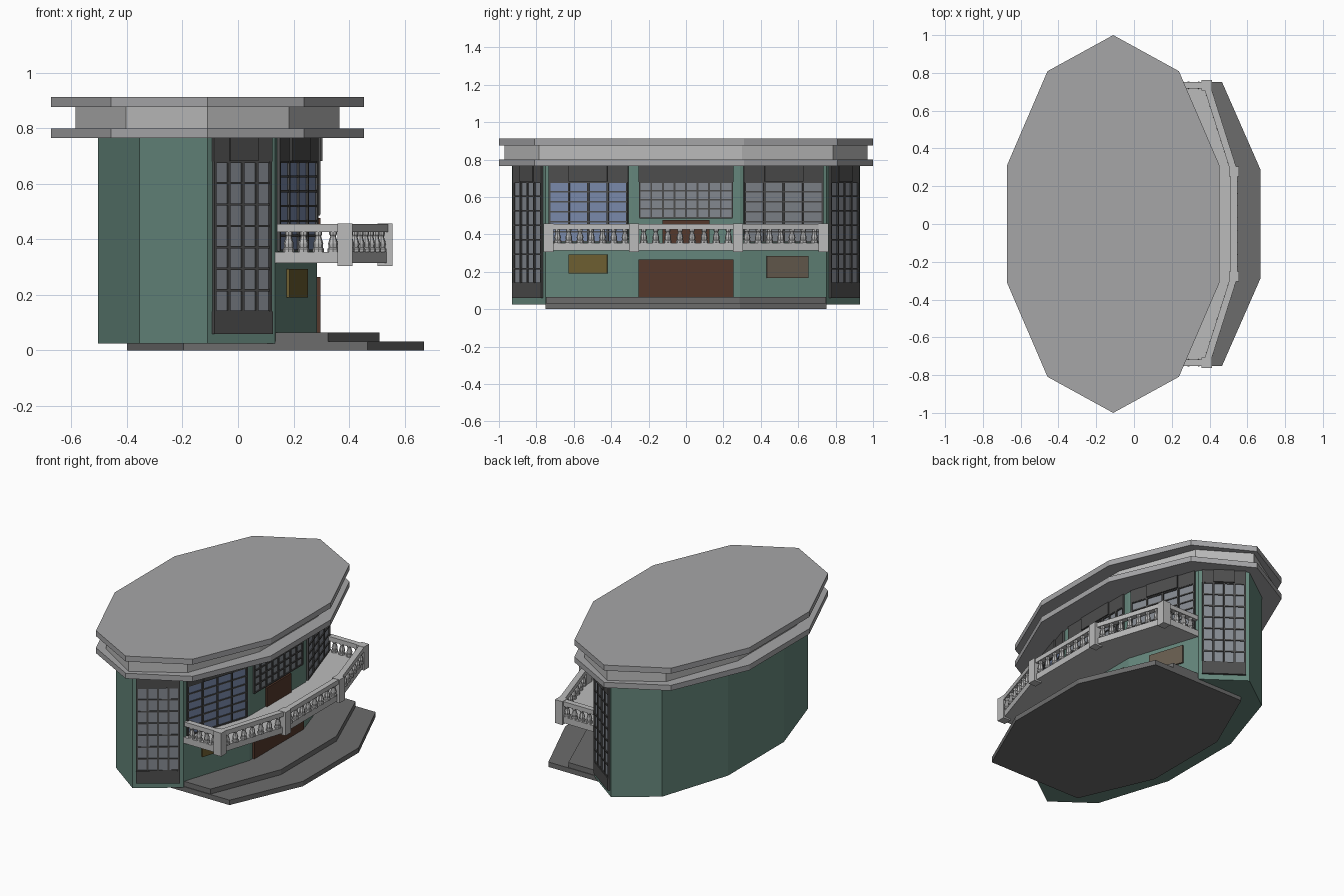
import bpy, bmesh
from math import sin, cos, pi
from mathutils import Vector, Matrix

if "Cube" in bpy.data.objects:
    bpy.data.objects.remove(bpy.data.objects["Cube"])


def mat(name, r, g, b):
    m = bpy.data.materials.new(name)
    m.diffuse_color = (r, g, b, 1)
    m.use_nodes = True
    m.node_tree.nodes["Principled BSDF"].inputs["Base Color"].default_value = m.diffuse_color
    return m


GREEN = mat("green_wall", 0.13, 0.24, 0.20)
DARK = mat("dark_frame", 0.075, 0.075, 0.075)
GLASS = mat("grey_glass", 0.23, 0.25, 0.28)
BLUE = mat("blue_glass", 0.19, 0.25, 0.40)
WOOD = mat("brown_wood", 0.09, 0.04, 0.025)
GOLD = mat("gold_board", 0.15, 0.11, 0.03)
TAN = mat("tan_board", 0.14, 0.11, 0.08)
STONE = mat("dark_stone", 0.15, 0.15, 0.15)
ROOF = mat("roof_grey", 0.38, 0.38, 0.39)
PALE = mat("pale_stone", 0.5, 0.5, 0.5)


def finish(name, bm, material):
    bmesh.ops.recalc_face_normals(bm, faces=bm.faces[:])
    me = bpy.data.meshes.new(name)
    bm.to_mesh(me)
    bm.free()
    me.materials.append(material)
    ob = bpy.data.objects.new(name, me)
    bpy.context.collection.objects.link(ob)
    return ob


def decagon(cx, rx, ry, tips=True):
    pts = []
    for k in range(10):
        if tips or k not in (0, 5):
            a = pi / 2 - k * pi / 5
            pts.append(Vector((cx + rx * cos(a), ry * sin(a), 0)))
    return pts


def bridge(bm, lo, hi):
    for a in range(len(lo)):
        b = (a + 1) % len(lo)
        bm.faces.new((lo[a], lo[b], hi[b], hi[a]))


def prism(name, pts, z0, z1, material):
    bm = bmesh.new()
    lo, hi = [[bm.verts.new((p.x, p.y, z)) for p in pts] for z in (z0, z1)]
    bridge(bm, lo, hi)
    bm.faces.new(lo)
    bm.faces.new(hi)
    return finish(name, bm, material)


def add_box(bm, frame, u0, u1, d0, d1, z0, z1):
    # box in a frame: u along the wall, d outwards, z up
    m = frame @ Matrix.Translation(((u0 + u1) / 2, (d0 + d1) / 2, (z0 + z1) / 2))
    m = m @ Matrix.Diagonal((u1 - u0, d1 - d0, z1 - z0, 1))
    bmesh.ops.create_cube(bm, size=1, matrix=m)


def boxes(name, frame, material, *specs):
    bm = bmesh.new()
    for s in specs:
        add_box(bm, frame, *s)
    return finish(name, bm, material)


def wall_frame(p, q):
    t = (q - p).normalized()
    n = Vector((-t.y, t.x, 0))
    m = Matrix((t, n, Vector((0, 0, 1)))).transposed().to_4x4()
    m.translation = (p + q) / 2
    return m


def window(name, frame, w, z0, z1, cols, rows, glass):
    h = w / 2
    boxes(name + "_glass", frame, glass, (-h, h, -.01, .004, z0, z1))
    bars = []
    for i in range(cols + 1):
        u = -h + w * i / cols
        bars.append((u - .005, u + .005, -.005, .012, z0, z1))
    for j in range(rows + 1):
        z = z0 + (z1 - z0) * j / rows
        bars.append((-h, h, -.005, .010, z - .004, z + .004))
    boxes(name + "_bars", frame, DARK, *bars)
    # header panel with raised middle
    boxes(name + "_header", frame, DARK, (-h - .006, h + .006, -.01, .012, .68, .765),
          (-h * .5, h * .5, 0, .02, .683, .765))


# Main body and layered roof
body = decagon(-.11, .415, .93)
prism("body", body, .025, .77, GREEN)
prism("roof_lower_slab", decagon(-.11, .592, 1), .765, .80, ROOF)
prism("roof_band", decagon(-.11, .50, .97), .80, .876, PALE)
prism("roof_upper_slab", decagon(-.11, .592, 1), .876, .912, ROOF)

# Steps
prism("lower_step", decagon(.135, .5625, .93, False), 0, .032, STONE)
prism("upper_step", decagon(.025, .51, .925, False), .032, .065, STONE)

# Windows on the five street-facing walls
walls = [wall_frame(body[i], body[i + 1]) for i in range(5)]
for i, side in ((0, "back"), (4, "front")):
    window(side + "_tall_window", walls[i], .248, .14, .68, 4, 7, GLASS)
    boxes(side + "_tall_window_base", walls[i], DARK, (-.13, .13, -.01, .014, .06, .14))
window("back_side_window", walls[1], .435, .36, .68, 4, 6, GLASS)
window("front_side_window", walls[3], .435, .36, .68, 4, 6, BLUE)
window("centre_window", walls[2], .495, .49, .68, 8, 4, GLASS)

# Doors and wall boards
boxes("entrance_door", walls[2], WOOD, (-.255, -.001, -.01, .012, .065, .265),
      (.001, .255, -.01, .012, .065, .265))
boxes("balcony_door", walls[2], WOOD, (-.125, .125, -.01, .012, .35, .478))
boxes("front_board", walls[3], GOLD, (-.105, .11, -.01, .010, .19, .293))
boxes("back_board", walls[1], TAN, (-.14, .095, -.01, .010, .167, .285))

# Balcony floor and corner posts
prism("balcony_floor", decagon(.145, .415, .93, False), .315, .355, PALE)
path = [Vector(p) for p in ((.14, .735, 0), (.385, .735, 0), (.53, .278, 0),
                            (.53, -.278, 0), (.385, -.735, 0), (.14, -.735, 0))]
for i, p in enumerate(path[1:5]):
    boxes(f"balcony_post_{i + 1}", Matrix.Translation(p), PALE,
          (-.027, .027, -.027, .027, .305, .457))

# Handrail and turned balusters
rails, balusters = bmesh.new(), bmesh.new()
profile = ((.355, .020), (.366, .020), (.371, .016), (.385, .018),
           (.412, .010), (.418, .014), (.428, .014))
for (p, q), count in zip(zip(path, path[1:]), (4, 7, 8, 7, 4)):
    length = (p - q).length
    add_box(rails, wall_frame(p, q), -length / 2, length / 2, -.018, .018, .426, .455)
    for k in range(count):
        c = p.lerp(q, (k + .8) / (count + .6))
        rings = [[balusters.verts.new((c.x + r * cos(a * pi / 4), c.y + r * sin(a * pi / 4), z))
                  for a in range(8)] for z, r in profile]
        for lo, hi in zip(rings, rings[1:]):
            bridge(balusters, lo, hi)
finish("balcony_rail", rails, PALE)
finish("balusters", balusters, PALE)
